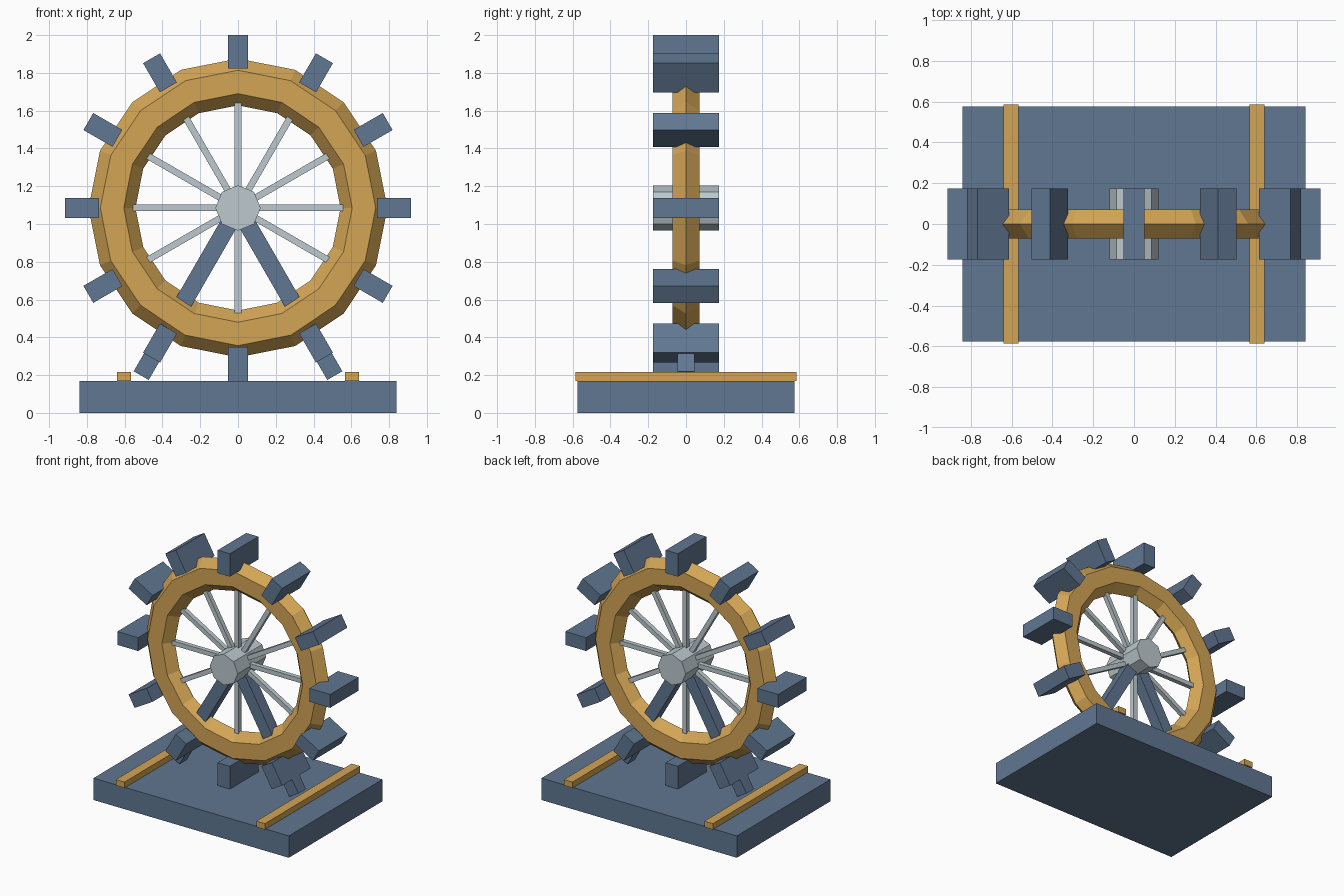
import bpy
import bmesh
from math import radians, sin, cos, pi
from mathutils import Matrix, Vector

cube = bpy.data.objects.get("Cube")
if cube:
    bpy.data.objects.remove(cube, do_unlink=True)


def material(name, rgb):
    m = bpy.data.materials.new(name)
    m.use_nodes = True
    colour = (*rgb, 1)
    m.diffuse_color = colour
    m.node_tree.nodes["Principled BSDF"].inputs["Base Color"].default_value = colour
    return m


BLUE = material("slate blue", (0.117, 0.184, 0.285))
GOLD = material("golden wood", (0.65, 0.375, 0.09))
GREY = material("pale grey", (0.51, 0.59, 0.62))

AXLE = Vector((0, 0, 1.085))


def finish(name, bm, mat):
    bmesh.ops.recalc_face_normals(bm, faces=bm.faces)
    mesh = bpy.data.meshes.new(name)
    bm.to_mesh(mesh)
    bm.free()
    mesh.materials.append(mat)
    obj = bpy.data.objects.new(name, mesh)
    bpy.context.collection.objects.link(obj)
    return obj


def box(name, size, centre, mat):
    bm = bmesh.new()
    bmesh.ops.create_cube(bm, size=1, matrix=Matrix.Translation(centre) @ Matrix.Diagonal((*size, 1)))
    return finish(name, bm, mat)


def radial_box(name, width, depth, inner, outer, degrees, mat):
    """Box reaching outward from the axle, turned clockwise from straight up."""
    obj = box(name, (width, depth, outer - inner), (0, 0, (inner + outer) / 2), mat)
    obj.data.transform(Matrix.Translation(AXLE) @ Matrix.Rotation(radians(degrees), 4, "Y"))
    return obj


# Base slab and the two rails lying across it
box("base", (1.68, 1.15, 0.17), (0, 0, 0.085), BLUE)
for side, x in (("left", 0.604), ("right", -0.604)):
    box(side + "_rail", (0.074, 1.17, 0.046), (x, 0, 0.193), GOLD)

# Wheel rim: flattened hexagonal section swept round sixteen segments
SEGMENTS, SIDES = 16, 6
bm = bmesh.new()
rings = []
for i in range(SEGMENTS):
    a = 2 * pi * i / SEGMENTS
    ring = []
    for j in range(SIDES):
        b = 2 * pi * j / SIDES
        r = 0.667 + 0.124 * cos(b)
        ring.append(bm.verts.new(AXLE + Vector((r * sin(a), 0.081 * sin(b), r * cos(a)))))
    rings.append(ring)
for i in range(SEGMENTS):
    here, there = rings[i], rings[(i + 1) % SEGMENTS]
    for j in range(SIDES):
        k = (j + 1) % SIDES
        bm.faces.new((here[j], here[k], there[k], there[j]))
finish("wheel_rim", bm, GOLD)

# Octagonal hub along the axle, with a corner pointing straight up
bm = bmesh.new()
bmesh.ops.create_cone(bm, cap_ends=True, segments=8, radius1=0.12, radius2=0.12, depth=0.35,
                      matrix=Matrix.Translation(AXLE) @ Matrix.Rotation(pi / 2, 4, "X"))
finish("hub", bm, GREY)

# Spokes and paddles
for n in range(12):
    radial_box(f"spoke_{n + 1}", 0.035, 0.035, 0, 0.556, 30 * n, GREY)
    radial_box(f"paddle_{n + 1}", 0.104, 0.35, 0.737, 0.915, 30 * n, BLUE)

# Supporting legs
for side, angle in (("left", 150), ("right", 210)):
    radial_box(side + "_leg", 0.092, 0.092, 0, 1.025, angle, BLUE)
